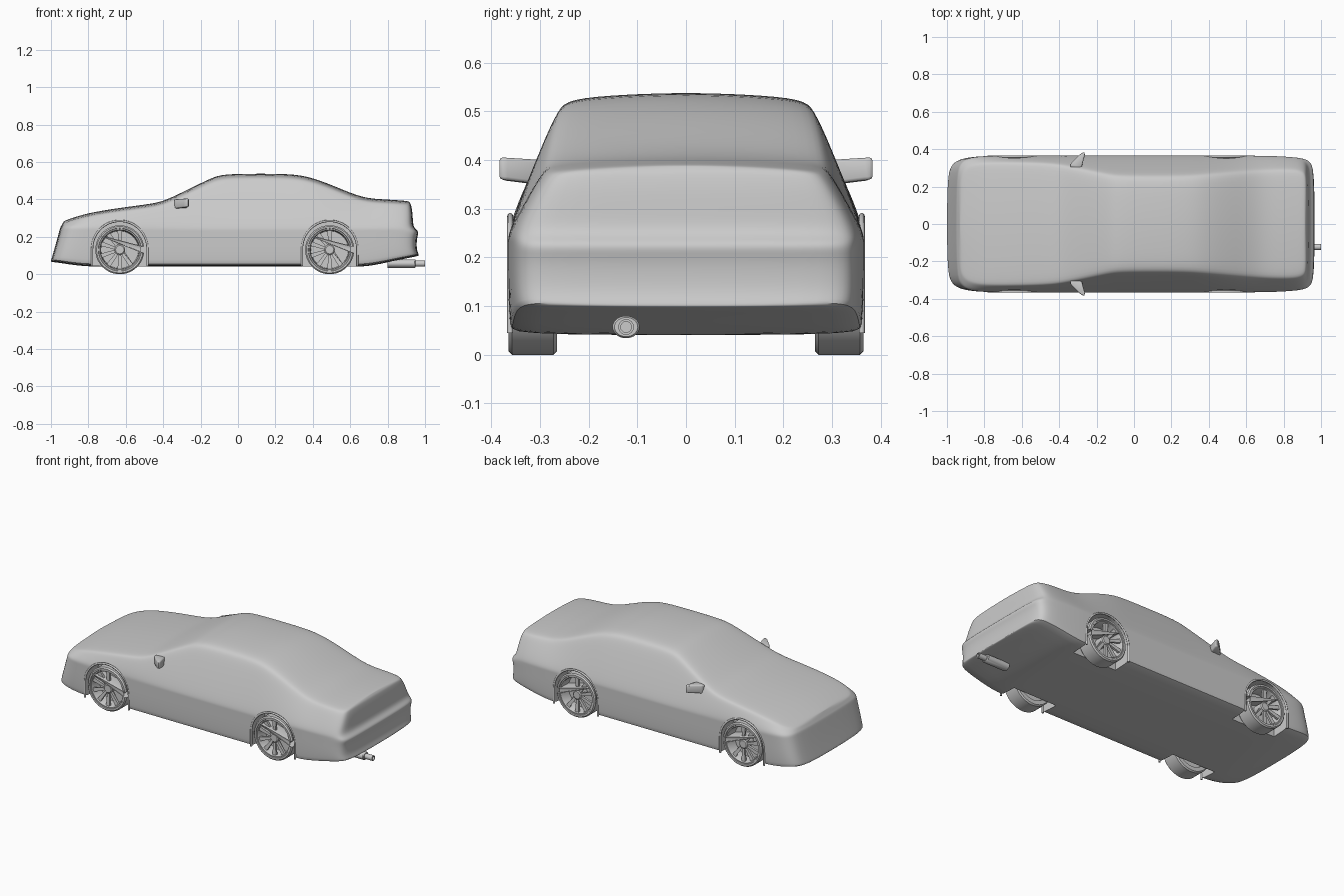
import bpy, bmesh
from math import pi, cos, sin
from mathutils import Matrix, Vector

if "Cube" in bpy.data.objects:
    bpy.data.objects.remove(bpy.data.objects["Cube"])

AXLES = (-0.632, 0.49)
HUB_Z = 0.131


def make(name, bm, angle=None):
    bmesh.ops.recalc_face_normals(bm, faces=bm.faces)
    me = bpy.data.meshes.new(name)
    bm.to_mesh(me)
    bm.free()
    ob = bpy.data.objects.new(name, me)
    bpy.context.collection.objects.link(ob)
    if angle:
        smooth(ob, angle)
    return ob


def smooth(ob, degrees):
    bpy.ops.object.select_all(action='DESELECT')
    ob.select_set(True)
    bpy.context.view_layer.objects.active = ob
    bpy.ops.object.shade_smooth_by_angle(angle=degrees * pi / 180)


def apply_modifiers(ob):
    dg = bpy.context.evaluated_depsgraph_get()
    me = bpy.data.meshes.new_from_object(ob.evaluated_get(dg))
    ob.modifiers.clear()
    ob.data = me


def interp(table, z):
    if z <= table[0][0]:
        return table[0][1]
    for (a, u), (b, v) in zip(table, table[1:]):
        if z <= b:
            return u + (v - u) * (z - a) / (b - a)
    return table[-1][1]


def prism(bm, pts, vec):
    """Extrude a closed polygon along vec."""
    f = bm.faces.new([bm.verts.new(p) for p in pts])
    r = bmesh.ops.extrude_face_region(bm, geom=[f])
    vs = [v for v in r['geom'] if isinstance(v, bmesh.types.BMVert)]
    bmesh.ops.translate(bm, verts=vs, vec=vec)
    return vs


def lathe_y(bm, prof, steps=48):
    """Spin an (r, y) profile around the y axis."""
    vs = [bm.verts.new((r, y, 0)) for r, y in prof]
    es = [bm.edges.new(p) for p in zip(vs, vs[1:])]
    bmesh.ops.spin(bm, geom=vs + es, cent=(0, 0, 0), axis=(0, 1, 0), angle=2 * pi, steps=steps)
    bmesh.ops.remove_doubles(bm, verts=bm.verts, dist=1e-5)


# Body: loft of cross-sections (x, half width, roof edge, top z, bottom z, end-lean weight)
STATIONS = [
    (-1.003, .25, .225, .285, .066, 1), (-.985, .315, .28, .294, .064, 1),
    (-.95, .345, .305, .303, .06, .9), (-.89, .358, .318, .315, .05, .6),
    (-.80, .364, .325, .331, .04, .2), (-.65, .365, .327, .354, .04, 0),
    (-.50, .365, .324, .373, .04, 0), (-.42, .365, .318, .386, .04, 0),
    (-.36, .365, .308, .409, .04, 0), (-.25, .365, .286, .463, .04, 0),
    (-.14, .365, .262, .517, .04, 0), (-.08, .365, .254, .537, .04, 0),
    (.10, .365, .253, .539, .04, 0), (.28, .365, .254, .538, .04, 0),
    (.38, .365, .262, .523, .04, 0), (.50, .365, .272, .479, .04, 0),
    (.60, .365, .279, .436, .04, 0), (.69, .365, .284, .406, .04, 0),
    (.80, .361, .288, .401, .063, .1), (.88, .355, .286, .396, .08, .3),
    (.93, .344, .276, .394, .09, .7), (.957, .32, .264, .392, .096, .95),
    (.968, .245, .222, .39, .098, 1)]
FRONT_LEAN = [(.065, 0), (.15, .025), (.25, .052), (.29, .075)]
REAR_LEAN = [(.1, 0), (.135, -.013), (.19, -.012), (.215, -.003), (.232, -.005),
             (.25, -.03), (.34, -.036), (.375, -.043), (.39, -.055)]


def section(x, w, e, zt, zb, k):
    ze = zt - .016
    half = [(w - .012, zb), (w - .003, zb + .012)]
    half += [(w, z) for z in (.135, .19, .215, .232, .25)]
    half += [(w + (e - w) * t + .004 * t * (1 - t) * 4, .25 + (ze - .25) * t) for t in (.35, .7, .93)]
    half += [(e - .012, ze + .003), (e * .5, zt - .004)]
    ring = half + [(0, zt)] + [(-y, z) for y, z in reversed(half)]
    lean = FRONT_LEAN if x < 0 else REAR_LEAN
    return [(x + k * interp(lean, z), y, z) for y, z in ring]


bm = bmesh.new()
rings = [[bm.verts.new(p) for p in section(*s)] for s in STATIONS]
n = len(rings[0])
for a, b in zip(rings, rings[1:]):
    for i in range(n):
        j = (i + 1) % n
        bm.faces.new((a[i], a[j], b[j], b[i]))
for r in (rings[0], rings[-1]):
    for i in range(n // 2):
        bm.faces.new(list(dict.fromkeys((r[i], r[i + 1], r[n - 2 - i], r[n - 1 - i]))))
body = make("car_body", bm)
body.modifiers.new("round", 'SUBSURF').levels = 2
apply_modifiers(body)


# Wheel arches cut through the body sides
def arch(cx, y, r=.148):
    top = [(cx + r * cos(pi * i / 32), y, .137 + r * sin(pi * i / 32)) for i in range(33)]
    return [(cx + r, y, .045)] + top + [(cx - r, y, .045)]


bm = bmesh.new()
for cx in AXLES:
    for s in (1, -1):
        pts = arch(cx, s * .25)
        pts[0], pts[-1] = (cx + .148, s * .25, -.05), (cx - .148, s * .25, -.05)
        prism(bm, pts, (0, s * .25, 0))
cutter = make("arch_cutter", bm)
cutter.hide_render = True
mod = body.modifiers.new("arches", 'BOOLEAN')
mod.object, mod.operation, mod.solver = cutter, 'DIFFERENCE', 'EXACT'
apply_modifiers(body)
bpy.data.objects.remove(cutter)
smooth(body, 35)

# Raised lips around the arches
for cx in AXLES:
    for s in (1, -1):
        cu = bpy.data.curves.new("arch_lip", 'CURVE')
        cu.dimensions, cu.bevel_depth, cu.bevel_resolution = '3D', .006, 2
        cu.use_fill_caps = True
        pts = arch(cx, s * .361)
        sp = cu.splines.new('POLY')
        sp.points.add(len(pts) - 1)
        for p, co in zip(sp.points, pts):
            p.co = (*co, 1)
        bpy.context.collection.objects.link(bpy.data.objects.new("arch_lip", cu))

# Wheels: lathed tyre and rim, ten tapered spokes, hub
for label, cx in zip(("front", "rear"), AXLES):
    for side, s in (("left", 1), ("right", -1)):
        bm = bmesh.new()
        lathe_y(bm, [(0, .29), (.1, .29), (.103, .352), (.107, .359), (.113, .359), (.115, .363),
                     (.124, .364), (.131, .357), (.131, .272), (.124, .265), (.1, .265),
                     (.097, .275), (0, .275)])
        lathe_y(bm, [(0, .354), (.022, .354), (.028, .349), (.028, .29)], 24)
        for i in range(10):
            vs0 = len(bm.verts)
            prism(bm, [(-.007, .334, .02), (.007, .334, .02), (.012, .338, .104), (-.012, .338, .104)],
                  (0, .014, 0))
            bm.verts.ensure_lookup_table()
            bmesh.ops.rotate(bm, verts=bm.verts[vs0:], cent=(0, 0, 0),
                             matrix=Matrix.Rotation(2 * pi * i / 10, 3, 'Y'))
        bmesh.ops.transform(bm, verts=bm.verts,
                            matrix=Matrix.Translation((cx, 0, HUB_Z)) @ Matrix.Diagonal((1, s, 1, 1)))
        make(f"{label}_{side}_wheel", bm, 35)

# Door mirrors
for side, s in (("left", 1), ("right", -1)):
    bm = bmesh.new()
    plan = [(-.342, .305), (-.338, .325), (-.285, .376), (-.266, .385), (-.262, .372), (-.282, .295)]
    prism(bm, [(x, s * y, .36 if y > .33 else .35) for x, y in plan], (0, 0, .05))
    for v in bm.verts:
        v.co.z = min(v.co.z, .405)
    bmesh.ops.recalc_face_normals(bm, faces=bm.faces)
    bmesh.ops.bevel(bm, geom=bm.edges[:], offset=.006, segments=2, affect='EDGES', profile=.5)
    make(f"{side}_mirror", bm, 50)


# Exhaust: oval silencer and hollow tip
def pipe(name, prof, flat=1):
    bm = bmesh.new()
    lathe_y(bm, prof, 32)
    m = Matrix.Rotation(-pi / 2, 4, 'Z')
    m = Matrix.Translation((0, -.123, .057)) @ Matrix.Diagonal((1, 1, flat, 1)) @ m
    bmesh.ops.transform(bm, verts=bm.verts, matrix=m)
    make(name, bm, 35)


pipe("exhaust_silencer", [(0, .8), (.028, .8), (.028, .945), (.024, .95), (0, .95)], .82)
pipe("exhaust_tip", [(.016, .94), (.016, 1.0), (.011, 1.0), (.011, .955), (0, .955)])
